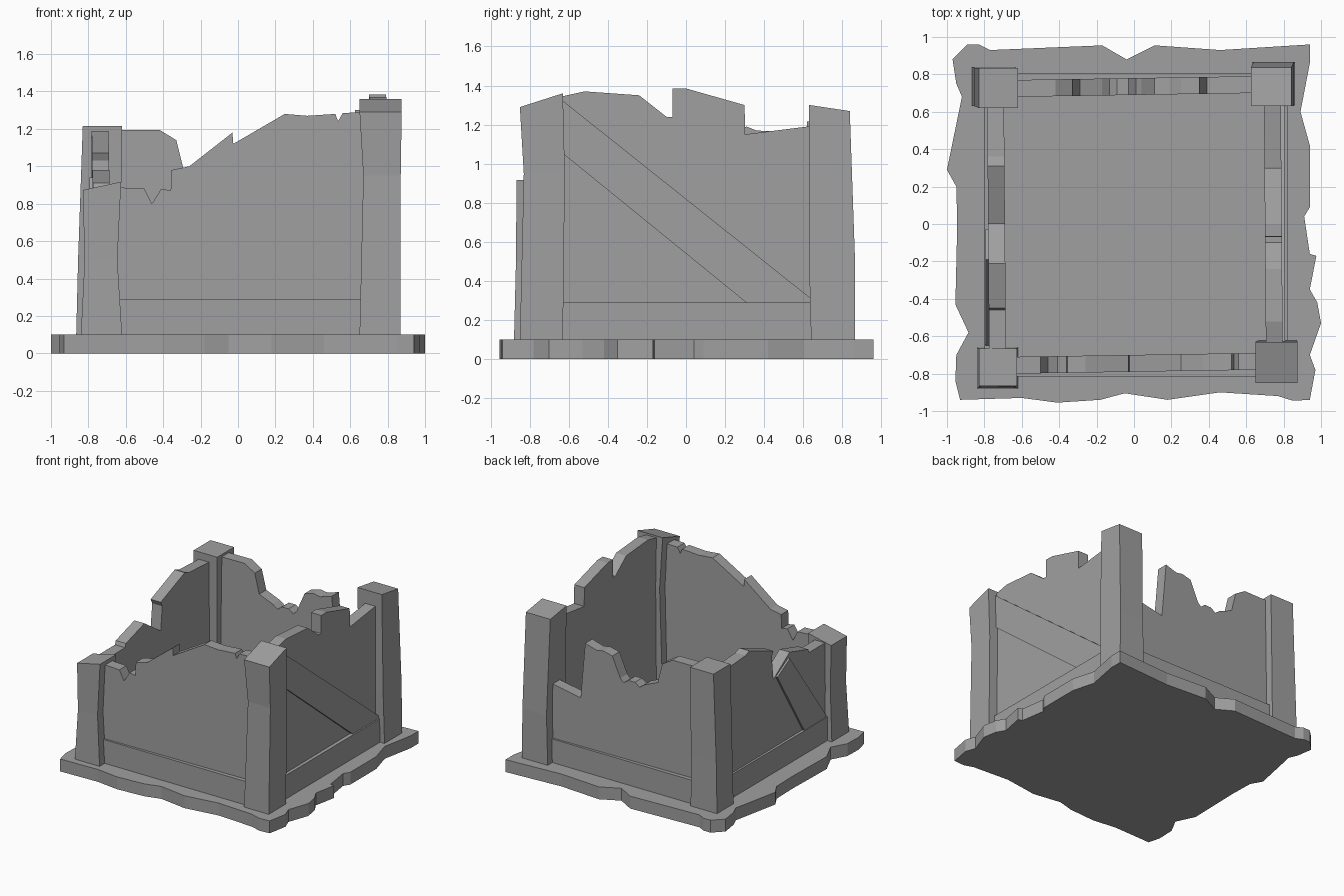
import bpy
import bmesh

cube = bpy.data.objects.get("Cube")
if cube:
    bpy.data.objects.remove(cube, do_unlink=True)

stone = bpy.data.materials.new("grey stone")
stone.use_nodes = True
grey = (0.35, 0.35, 0.35, 1)
stone.diffuse_color = grey
stone.node_tree.nodes["Principled BSDF"].inputs["Base Color"].default_value = grey

FLOOR = 0.1
SKIRTING_TOP = 0.29


def add_object(name, bm):
    """Turn a bmesh into a flat shaded stone object."""
    bmesh.ops.recalc_face_normals(bm, faces=bm.faces)
    mesh = bpy.data.meshes.new(name)
    bm.to_mesh(mesh)
    bm.free()
    mesh.materials.append(stone)
    obj = bpy.data.objects.new(name, mesh)
    bpy.context.collection.objects.link(obj)
    return obj


def loft(name, rings):
    """Join rings of equal length with side faces and close both ends."""
    bm = bmesh.new()
    loops = [[bm.verts.new(point) for point in ring] for ring in rings]
    for low, high in zip(loops, loops[1:]):
        for i in range(len(low)):
            j = (i + 1) % len(low)
            bm.faces.new((low[i], low[j], high[j], high[i]))
    bm.faces.new(loops[0])
    bm.faces.new(loops[-1])
    return add_object(name, bm)


def slab(name, axis, inner, outer, outline, skew=0.0):
    """Upright plate: the outline is (distance along axis, height)."""
    rings = []
    for depth in (inner, outer):
        if axis == "x":
            rings.append([(a, depth + skew * a, z) for a, z in outline])
        else:
            rings.append([(depth + skew * a, a, z) for a, z in outline])
    return loft(name, rings)


def broken_wall(name, axis, inner, outer, top, skew):
    """Wall with a ragged top edge, standing on the floor."""
    outline = [(top[0][0], FLOOR)] + top + [(top[-1][0], FLOOR)]
    return slab(name, axis, inner, outer, outline, skew)


def post(name, sections, slope_x=0.0, slope_y=0.0):
    """Worn corner post; sections are (z, x0, x1, y0, y1), the top is tilted."""
    rings = []
    for z, x0, x1, y0, y1 in sections:
        last = z == sections[-1][0]
        cx, cy = (x0 + x1) / 2, (y0 + y1) / 2
        rings.append([
            (x, y, z + last * (slope_x * (x - cx) + slope_y * (y - cy)))
            for x, y in ((x0, y0), (x1, y0), (x1, y1), (x0, y1))
        ])
    return loft(name, rings)


# Ragged floor plate
floor_outline = [
    (-.97, .88), (-.89, .96), (-.83, .96), (-.77, .93), (-.17, .955),
    (-.04, .88), (.11, .955), (.46, .93), (.94, .96), (.94, .86),
    (.89, .6), (.94, .42), (.94, .09), (.91, .04), (.94, -.16),
    (.975, -.17), (.94, -.35), (.98, -.42), (1, -.53), (.94, -.7),
    (.97, -.78), (.94, -.94), (.85, -.945), (.77, -.92), (.46, -.9),
    (.18, -.94), (-.05, -.905), (-.18, -.94), (-.41, -.955), (-.6, -.93),
    (-.93, -.94), (-.955, -.84), (-.95, -.7), (-.885, -.58), (-.955, -.43),
    (-.945, 0), (-.95, .2), (-1, .29), (-.92, .68), (-.95, .75),
]
loft("floor_plate", [[(x, y, z) for x, y in floor_outline] for z in (0, FLOOR)])

# Broken walls
front_top = [
    (-.7, .89), (-.5, .88), (-.46, .8), (-.41, .88), (-.36, .87), (-.355, .98),
    (-.26, 1), (-.03, 1.18), (-.025, 1.12), (.25, 1.28), (.37, 1.27),
    (.52, 1.28), (.535, 1.24), (.56, 1.285), (.7, 1.29),
]
back_top = [
    (-.7, 1.195), (-.42, 1.195), (-.33, 1.14), (-.29, .98), (-.17, .93),
    (-.13, .9), (-.09, .93), (-.03, .93), (.01, .9), (.04, .93),
    (.11, 1.09), (.19, 1.11), (.25, 1.1), (.35, 1.13), (.39, .68), (.7, .74),
]
right_top = [
    (-.7, 1.33), (-.52, 1.37), (-.24, 1.35), (-.1, 1.24), (-.07, 1.24),
    (-.068, 1.385), (0, 1.385), (.3, 1.3), (.302, 1.15), (.7, 1.2),
]
left_top = [
    (-.7, .88), (-.46, .88), (-.45, .91), (-.21, .98), (0, .84),
    (.02, 1.03), (0, 1.07), (.31, 1.19), (.36, 1.17), (.7, 1.15),
]
broken_wall("front_wall", "x", -.7, -.79, front_top, .016)
broken_wall("back_wall", "x", .69, .78, back_top, .016)
broken_wall("right_side_wall", "y", .7, .79, right_top, -.008)
broken_wall("left_side_wall", "y", -.69, -.78, left_top, -.008)

# Skirting boards along the outside of each wall
for name, axis, inner, outer in (
    ("front_skirting", "x", -.75, -.815),
    ("back_skirting", "x", .75, .805),
    ("right_side_skirting", "y", .75, .82),
    ("left_side_skirting", "y", -.75, -.8),
):
    board = [(-.7, FLOOR), (.7, FLOOR), (.7, SKIRTING_TOP), (-.7, SKIRTING_TOP)]
    slab(name, axis, inner, outer, board)

# Diagonal braces on the two side walls
slab("right_side_brace", "y", .75, .808,
     [(-.64, 1.33), (.64, .31), (.64, .28), (.32, .28), (-.64, 1.06)])
slab("left_side_brace", "y", -.75, -.795,
     [(-.65, .28), (-.65, .31), (-.19, .94), (-.03, .85), (-.38, .28)])

# Corner posts
post("front_left_corner_post", [
    (FLOOR, -.84, -.62, -.88, -.66),
    (.5, -.82, -.645, -.87, -.67),
    (.895, -.83, -.625, -.867, -.665)], slope_x=.22)
post("front_right_corner_post", [
    (FLOOR, .65, .87, -.85, -.63),
    (.95, .67, .87, -.83, -.62),
    (1.325, .65, .875, -.85, -.63)], slope_y=.32)
post("back_right_corner_post", [
    (FLOOR, .63, .86, .64, .865),
    (.5, .64, .855, .63, .865),
    (1.285, .625, .843, .63, .838)], slope_y=-.15)
post("back_left_corner_post", [
    (FLOOR, -.865, -.63, .63, .84),
    (.5, -.855, -.63, .63, .835),
    (1.215, -.83, -.62, .62, .835)])
